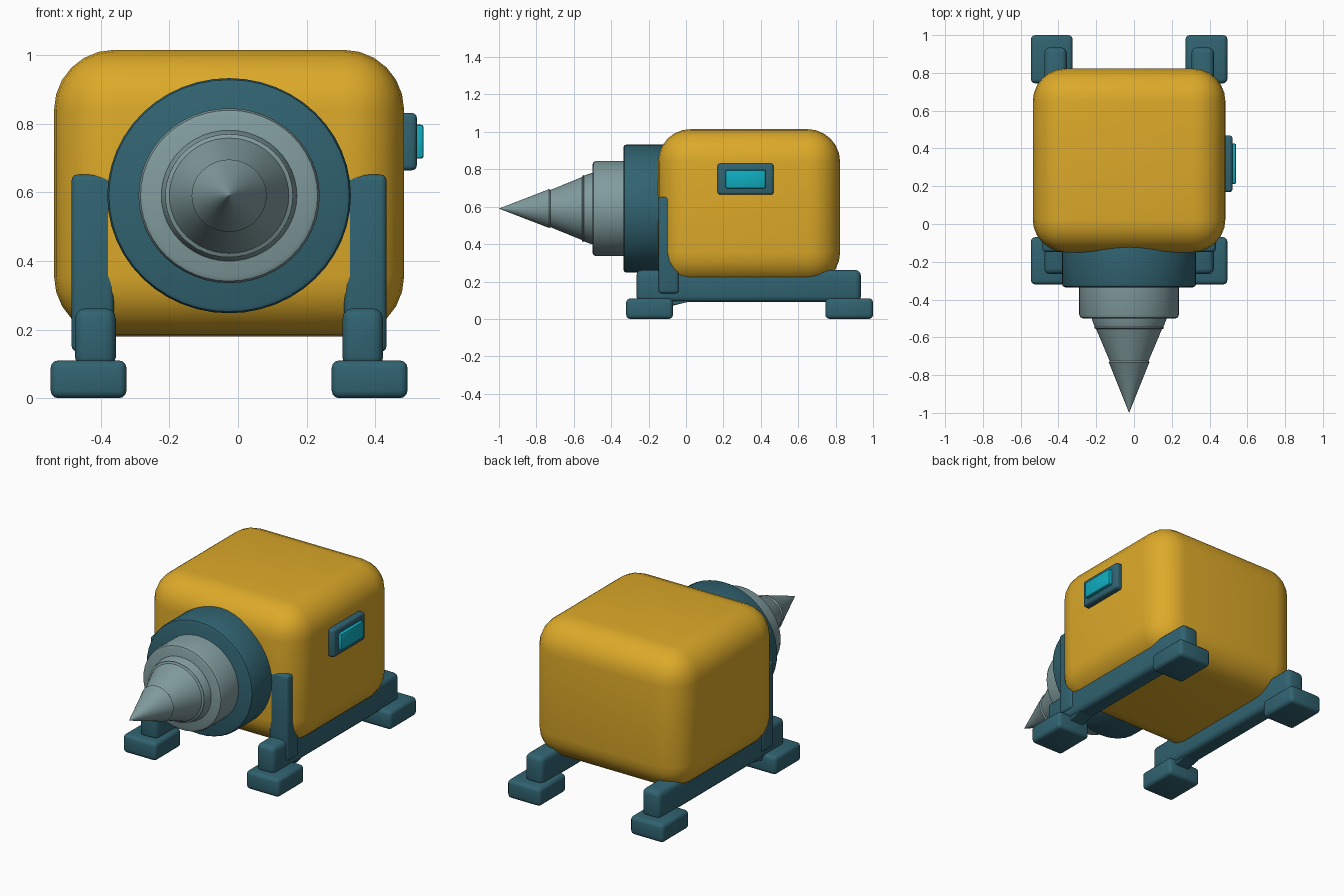
import bpy
import math

if "Cube" in bpy.data.objects:
    bpy.data.objects.remove(bpy.data.objects["Cube"])

CX = -0.026          # centre line of the machine
AXIS_Z = 0.59        # height of the drill axis


def material(name, rgb):
    m = bpy.data.materials.new(name)
    m.diffuse_color = (*rgb, 1)
    m.use_nodes = True
    m.node_tree.nodes["Principled BSDF"].inputs["Base Color"].default_value = m.diffuse_color
    return m


yellow = material("yellow paint", (0.72, 0.40, 0.022))
teal = material("dark teal", (0.030, 0.125, 0.165))
steel = material("grey steel", (0.22, 0.33, 0.34))
cyan = material("cyan glass", (0.005, 0.42, 0.53))


def smooth(obj, angle=35):
    bpy.ops.object.select_all(action='DESELECT')
    obj.select_set(True)
    bpy.context.view_layer.objects.active = obj
    bpy.ops.object.shade_smooth_by_angle(angle=math.radians(angle))


def box(name, x, y, z, mat, bevel, segments=3):
    """Rounded box from its (min, max) extents."""
    bpy.ops.mesh.primitive_cube_add(size=1)
    obj = bpy.context.object
    obj.name = name
    lo, hi = zip(x, y, z)
    for v in obj.data.vertices:
        v.co = [(a + b) / 2 + c * (b - a) for a, b, c in zip(lo, hi, v.co)]
    mod = obj.modifiers.new("rounding", 'BEVEL')
    mod.width = bevel
    mod.segments = segments
    bpy.ops.object.modifier_apply(modifier=mod.name)
    obj.data.materials.append(mat)
    smooth(obj)
    return obj


def lathe(name, profile, mat, steps=48, angle=35):
    """Turn (y, radius) points around the drill axis, slightly wider than tall."""
    verts, faces = [], []
    for y, r in profile:
        for i in range(steps):
            a = 2 * math.pi * i / steps
            verts.append((CX + r * math.cos(a), y, AXIS_Z + r * 0.965 * math.sin(a)))
    for k in range(len(profile) - 1):
        for i in range(steps):
            j = (i + 1) % steps
            faces.append((k * steps + i, k * steps + j,
                          (k + 1) * steps + j, (k + 1) * steps + i))
    faces.append(tuple(reversed(range(steps))))
    last = (len(profile) - 1) * steps
    faces.append(tuple(range(last, last + steps)))
    mesh = bpy.data.meshes.new(name)
    mesh.from_pydata(verts, [], faces)
    mesh.flip_normals()
    mesh.validate()
    obj = bpy.data.objects.new(name, mesh)
    bpy.context.collection.objects.link(obj)
    mesh.materials.append(mat)
    smooth(obj, angle)
    return obj


# Main housing
box("body", (CX - 0.51, CX + 0.51), (-0.15, 0.824), (0.18, 1.015), yellow, 0.175, 6)

# Drill: collar, chuck and stepped cone
lathe("drill_collar", [(0.0, 0.345), (-0.02, 0.355), (-0.318, 0.355),
                       (-0.33, 0.350), (-0.335, 0.338)], teal)
lathe("drill_chuck", [(-0.30, 0.264), (-0.48, 0.264), (-0.494, 0.258),
                      (-0.50, 0.245)], steel)
lathe("drill_bit", [(-0.48, 0.200), (-0.505, 0.197), (-0.545, 0.182), (-0.551, 0.186),
                    (-0.557, 0.174), (-0.725, 0.103), (-0.732, 0.109),
                    (-0.738, 0.105), (-0.998, 0.001)], steel)

# Undercarriage, repeated on both sides
for side, s in (("left", -1), ("right", 1)):
    def span(a, b):
        return tuple(sorted((CX + s * a, CX + s * b)))

    box(side + "_skid_rail", span(0.330, 0.449), (-0.265, 0.935), (0.09, 0.262), teal, 0.03)
    box(side + "_front_post", span(0.335, 0.459), (-0.148, -0.037), (0.135, 0.652), teal, 0.018)
    box(side + "_front_foot", span(0.299, 0.520), (-0.32, -0.07), (0.0, 0.11), teal, 0.022)
    box(side + "_rear_foot", span(0.299, 0.520), (0.745, 1.0), (0.0, 0.11), teal, 0.022)
    # Small tapered gusset behind the front foot
    gusset = box(side + "_gusset", span(0.345, 0.435), (-0.10, 0.02), (0.065, 0.12), teal, 0.004, 1)
    for v in gusset.data.vertices:
        if v.co.y > 0 and v.co.z < 0.09:
            v.co.z = 0.092

# Side window on the right of the housing
box("window_frame", (0.47, 0.521), (0.169, 0.468), (0.664, 0.831), teal, 0.014)
box("window_glass", (0.50, 0.541), (0.212, 0.426), (0.698, 0.797), cyan, 0.008, 2)
